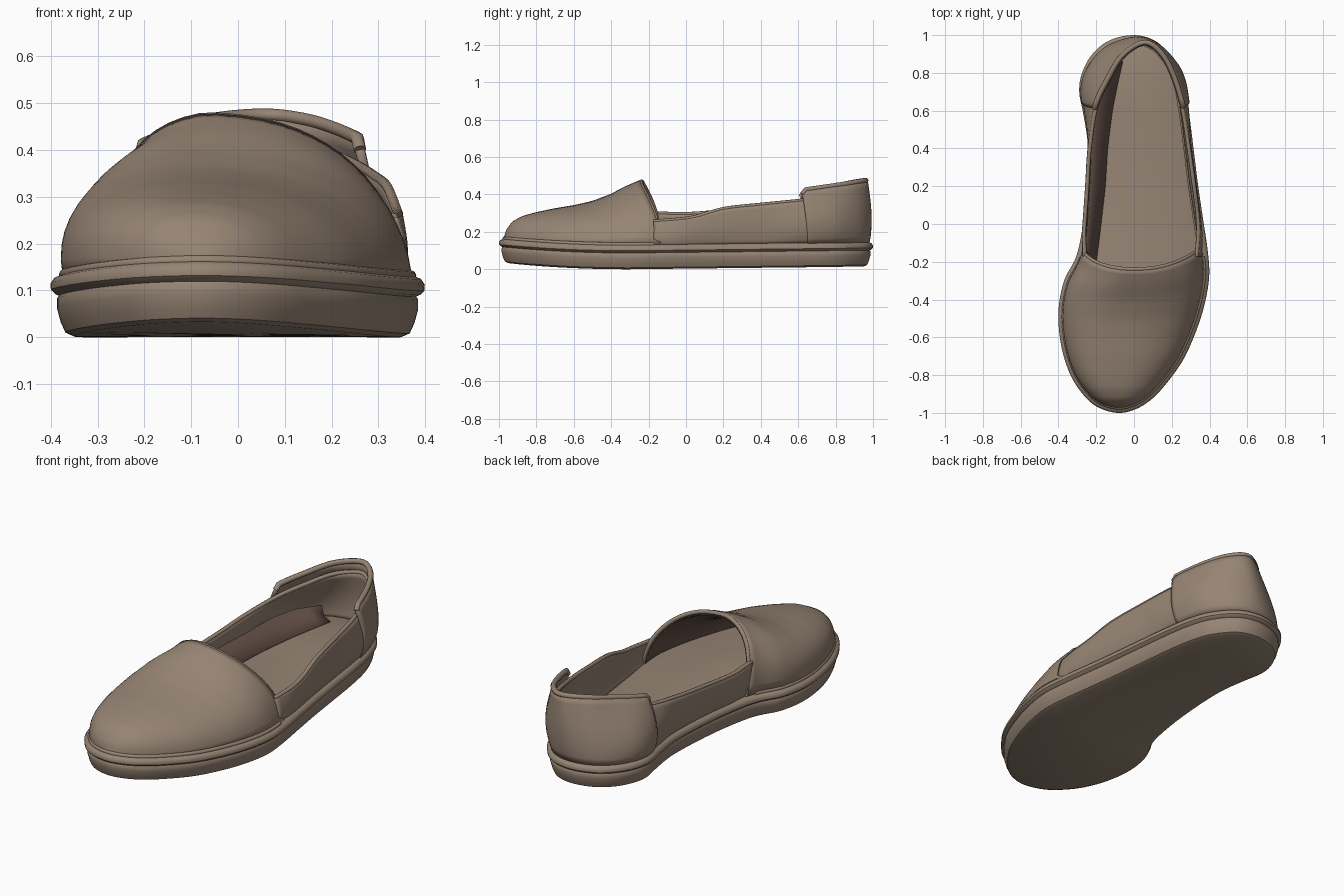
import bpy, math
from mathutils import Vector

if "Cube" in bpy.data.objects:
    bpy.data.objects.remove(bpy.data.objects["Cube"])


def material(name, colour):
    m = bpy.data.materials.new(name)
    m.diffuse_color = (*colour, 1)
    m.use_nodes = True
    m.node_tree.nodes["Principled BSDF"].inputs["Base Color"].default_value = m.diffuse_color
    return m


taupe = material("taupe_brown", (0.305, 0.232, 0.173))
dark = material("dark_brown_lining", (0.13, 0.08, 0.062))


def clamp(x):
    return max(0, min(1, x))


def interp(table, x):
    if x <= table[0][0]:
        return table[0][1]
    for (a, u), (b, v) in zip(table, table[1:]):
        if x <= b:
            return u + (v - u) * (x - a) / (b - a)
    return table[-1][1]


def spline(pts, closed, n):
    pts = [Vector(p) for p in pts]
    c, out = len(pts), []
    for i in range(c if closed else c - 1):
        get = (lambda k: pts[k % c]) if closed else (lambda k: pts[max(0, min(c - 1, k))])
        a, b, d, e = get(i - 1), get(i), get(i + 1), get(i + 2)
        for j in range(n):
            t = j / n
            out.append(0.5 * (2 * b + (d - a) * t + (2 * a - 5 * b + 4 * d - e) * t * t
                              + (3 * b - a - 3 * d + e) * t ** 3))
    if not closed:
        out.append(pts[-1])
    return out


def at_fraction(path, f):
    lens = [(q - p).length for p, q in zip(path, path[1:])]
    d = f * sum(lens)
    for p, q, l in zip(path, path[1:], lens):
        if d <= l:
            return p.lerp(q, d / max(l, 1e-9))
        d -= l
    return path[-1].copy()


def make(name, verts, faces, thick=0, mat=taupe):
    me = bpy.data.meshes.new(name)
    me.from_pydata([tuple(v) for v in verts], [], faces)
    me.materials.append(mat)
    ob = bpy.data.objects.new(name, me)
    bpy.context.collection.objects.link(ob)
    bpy.ops.object.select_all(action='DESELECT')
    ob.select_set(True)
    bpy.context.view_layer.objects.active = ob
    bpy.ops.object.shade_smooth_by_angle(angle=math.radians(40))
    if thick:
        m = ob.modifiers.new("thickness", 'SOLIDIFY')
        m.thickness, m.offset = thick, 0
    return ob


def sheet(name, rows, thick, mat=taupe):
    w = len(rows[0])
    faces = [(r * w + c, r * w + c + 1, (r + 1) * w + c + 1, (r + 1) * w + c)
             for r in range(len(rows) - 1) for c in range(w - 1)]
    return make(name, [v for r in rows for v in r], faces, thick, mat)


def piping(name, path, radius):
    cu = bpy.data.curves.new(name, 'CURVE')
    cu.dimensions = '3D'
    cu.bevel_depth, cu.bevel_resolution, cu.use_fill_caps = radius, 2, True
    sp = cu.splines.new('POLY')
    sp.points.add(len(path) - 1)
    for p, v in zip(sp.points, path):
        p.co = (*v, 1)
    cu.materials.append(taupe)
    bpy.context.collection.objects.link(bpy.data.objects.new(name, cu))


# Footprint: heel, left side, toe tip, right side
outline = spline([
    (0, 1), (-.13, .972), (-.22, .9), (-.275, .8), (-.29, .7), (-.268, .58), (-.245, .42),
    (-.25, .2), (-.27, 0), (-.305, -.17), (-.37, -.3), (-.4, -.46), (-.388, -.63),
    (-.345, -.78), (-.28, -.89), (-.2, -.965), (-.09, -1), (.01, -.98), (.1, -.922),
    (.183, -.83), (.26, -.72), (.32, -.59), (.37, -.44), (.398, -.28), (.39, -.14),
    (.365, .03), (.34, .2), (.315, .4), (.292, .58), (.262, .74), (.215, .86), (.12, .965)],
    True, 5)
N = len(outline)
normals = []
for i in range(N):
    t = (outline[(i + 1) % N] - outline[i - 1]).normalized()
    normals.append(Vector((t.y, -t.x)))


def lift(y):
    return 0.033 * max(0, (-.3 - y) / .7) ** 2 + 0.015 * max(0, (y + .3) / 1.3)


def ring(inset, z):
    return [Vector((p.x - n.x * inset, p.y - n.y * inset, z + lift(p.y)))
            for p, n in zip(outline, normals)]


def stack(name, profile):
    verts = [v for i, z in profile for v in ring(i, z)]
    faces = [(r * N + i, r * N + (i + 1) % N, (r + 1) * N + (i + 1) % N, (r + 1) * N + i)
             for r in range(len(profile) - 1) for i in range(N)]
    top = (len(profile) - 1) * N
    for i in range(N // 2):      # caps bridged left to right
        q = list(dict.fromkeys([i, i + 1, (N - i - 1) % N, (N - i) % N]))
        if len(q) > 2:
            faces.append([top + k for k in q])
            faces.append(q[::-1])
    return make(name, verts, faces)


# Outsole, welt and insole
stack("outsole", [(.05, 0), (.032, .008), (.022, .03), (.014, .06), (.014, .08), (.022, .092)])
stack("welt", [(.03, .082), (.01, .09), (.001, .099), (0, .112), (.008, .124),
               (.025, .131), (.045, .131)])
stack("insole", [(.05, .12), (.05, .142), (.06, .147)])

# Side walls lofted from the footprint to the opening rim
base_ring = ring(.036, .125)
order = [i for i in range(N // 2, -1, -1) if outline[i].y > -.17]
order += [i for i in range(N - 1, N // 2, -1) if outline[i].y > -.17]
base_path = [base_ring[i] for i in order]
rim_path = spline([
    (-.275, -.17, .30), (-.262, 0, .295), (-.248, .2, .31), (-.235, .4, .33), (-.2, .62, .355),
    (-.13, .77, .385), (-.055, .89, .41), (.055, .955, .42), (.14, .9, .41), (.205, .78, .39),
    (.258, .6, .365), (.29, .4, .345), (.318, .2, .322), (.338, .03, .275), (.345, -.17, .255)],
    False, 6)


def wall(f0, f1, cols, offset, extra):
    rows = []
    for k in range(cols + 1):
        f = f0 + (f1 - f0) * k / cols
        b, r = at_fraction(base_path, f), at_fraction(rim_path, f)
        t = at_fraction(base_path, min(1, f + .01)) - at_fraction(base_path, max(0, f - .01))
        n = Vector((-t.y, t.x, 0)).normalized()
        bulge = .012 + .026 * clamp((b.y - .45) / .3) - .022 * clamp((b.y - .8) / .15)
        tuck = -.014 * clamp(1 - min(f, 1 - f) / .05)      # front ends slip under the vamp
        end = min(1, min(k, cols - k) / 2 + .6)            # rounded corners of the raised part
        r = r + Vector((0, 0, extra * end))
        rows.append([b.lerp(r, v) + n * (offset + tuck + bulge * math.sin(math.pi * v ** .8))
                     for v in (j / 9 for j in range(10))])
    return rows


side = wall(0, 1, 90, 0, 0)
sheet("side_wall", side, .02)
piping("opening_binding", [r[-1] for r in side], .011)
heel = wall(.322, .672, 44, .007, .055)
sheet("heel_counter", heel, .02)
piping("heel_binding", [r[-1] for r in heel], .014)

# Vamp: arched sections from the toe to the opening
crest = [(-.97, .15), (-.962, .175), (-.95, .21), (-.92, .25), (-.87, .277), (-.8, .297),
         (-.7, .318), (-.6, .335), (-.5, .358), (-.4, .397), (-.32, .44), (-.24, .475)]


def edges(y):
    xs = []
    for i in range(N):
        a, b = base_ring[i], base_ring[(i + 1) % N]
        if (a.y - y) * (b.y - y) <= 0 and a.y != b.y:
            xs.append(a.x + (b.x - a.x) * (y - a.y) / (b.y - a.y))
    return min(xs), max(xs)


rows, inner = [], []
front = min(v.y for v in base_ring) + .001
for k in range(37):
    t = k / 36
    y = front + (-.135 - front) * (1 - math.cos(math.pi / 2 * t))
    xl, xr = edges(y)
    shift = .105 * t ** 4
    zb = .125 + lift(y)
    h = max(.012, interp(crest, y - shift) - zb)
    row = []
    for j in range(29):
        a = math.pi * j / 28
        c, s = math.cos(a), math.sin(a)
        u = -math.copysign(abs(c) ** .86, c)
        v = s ** .8
        tilt = 1 - .11 * t * (u + .25) * (1 if u > -.25 else .2)
        row.append(Vector(((xl + xr) / 2 + u * (xr - xl) / 2 - .045 * t * v,
                           y - shift * v * v, zb + h * v * tilt)))
    rows.append(row)
    mid = Vector(((xl + xr) / 2, 0, zb))
    inner.append([p + Vector((mid.x - p.x, 0, mid.z - p.z)).normalized() * .016 for p in row])
sheet("vamp", rows, .02)
piping("vamp_binding", rows[-1], .011)
piping("toe_seam", [v + Vector((0, 0, .006)) for v in ring(.03, .125) if v.y < -.15], .012)

# Dark lining under the vamp and along the lower left inside
sheet("vamp_lining", inner[12:], .004, dark)
floor_edge = [(-.6, -.24), (-.2, -.2), (0, -.175), (.2, -.152), (.4, -.14), (.6, -.115),
              (.75, -.085), (.86, -.06)]
wall_edge = [(-.6, -.33), (-.3, -.31), (-.17, -.262), (0, -.247), (.2, -.235), (.4, -.228),
             (.6, -.225), (.75, -.19), (.86, -.11)]
strip = []
for k in range(25):
    y = -.55 + 1.41 * k / 24
    top = Vector((interp(wall_edge, y), y, .24))
    low = Vector((interp(floor_edge, y), y, .15 + lift(y)))
    strip.append([top, top.lerp(low, .5) - Vector((0.012, 0, 0.012)), low])
sheet("inside_lining", strip, .004, dark)
